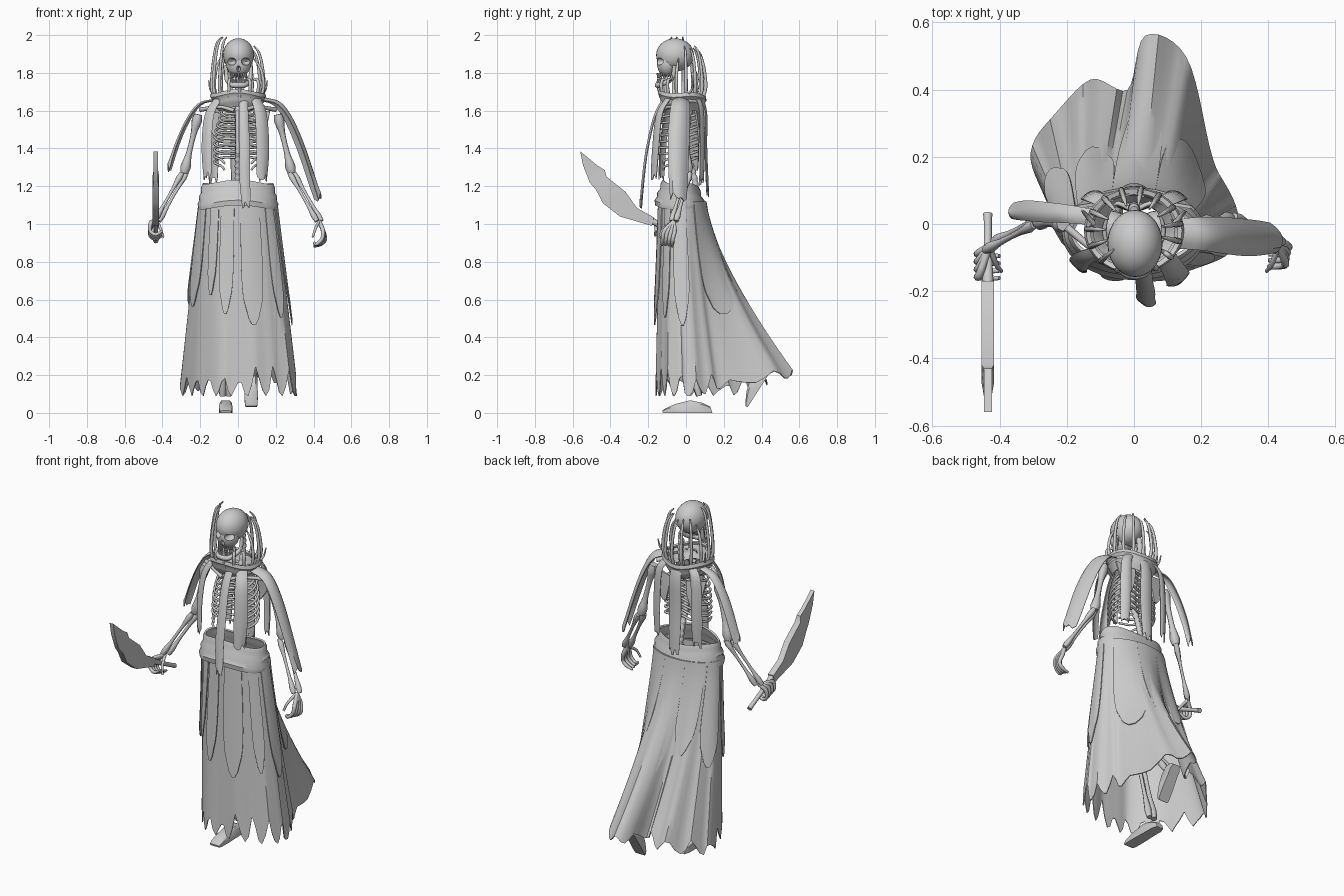
import bpy, bmesh, math, random
from mathutils import Vector as V

random.seed(4)
if "Cube" in bpy.data.objects:
    bpy.data.objects.remove(bpy.data.objects["Cube"])

GREY = bpy.data.materials.new("plain grey")
GREY.use_nodes = True
GREY.diffuse_color = (0.6, 0.6, 0.6, 1)
GREY.node_tree.nodes["Principled BSDF"].inputs["Base Color"].default_value = (0.6, 0.6, 0.6, 1)


def activate(ob):
    bpy.ops.object.select_all(action='DESELECT')
    ob.select_set(True)
    bpy.context.view_layer.objects.active = ob


def finish(ob, angle=40):
    if not ob.data.materials:
        ob.data.materials.append(GREY)
    activate(ob)
    for m in list(ob.modifiers):
        bpy.ops.object.modifier_apply(modifier=m.name)
    bpy.ops.object.shade_smooth_by_angle(angle=math.radians(angle))
    return ob


def smooth(pts, n=4):
    """Evenly sampled smooth path through points of any dimension."""
    p = [V(q) for q in pts]
    p = [2 * p[0] - p[1]] + p + [2 * p[-1] - p[-2]]
    out = []
    for a, b, c, d in zip(p, p[1:], p[2:], p[3:]):
        for i in range(n):
            t = i / n
            out.append(b + (c - a) * t / 2 + (a - 2.5 * b + 2 * c - d / 2) * t * t
                       + (1.5 * (b - c) + (d - a) / 2) * t ** 3)
    return out + [p[-2]]


def tubes(name, paths):
    """Each path is (points, radii); all paths become one mesh."""
    cu = bpy.data.curves.new(name, 'CURVE')
    cu.dimensions = '3D'
    cu.bevel_depth, cu.bevel_resolution, cu.use_fill_caps = 1, 2, True
    for pts, radii in paths:
        sp = cu.splines.new('POLY')
        sp.points.add(len(pts) - 1)
        for i, q in enumerate(pts):
            sp.points[i].co = (*q, 1)
            f = i / (len(pts) - 1) * (len(radii) - 1)
            k = min(int(f), len(radii) - 2)
            sp.points[i].radius = radii[k] + (radii[k + 1] - radii[k]) * (f - k)
    ob = bpy.data.objects.new(name, cu)
    bpy.context.collection.objects.link(ob)
    activate(ob)
    bpy.ops.object.convert(target='MESH')
    return finish(bpy.context.object, 50)


def bone(a, b, r):
    a, b = V(a), V(b)
    return [a.lerp(b, i / 10) for i in range(11)], [r * k for k in (1.2, 1.7, 1, .85, .8, .85, 1, 1.7, 1.2)]


def grid(name, rows, closed=False, thick=0.005):
    bm = bmesh.new()
    vs = [[bm.verts.new(q) for q in row] for row in rows]
    n = len(rows[0])
    for r, s in zip(vs, vs[1:]):
        for j in range(n if closed else n - 1):
            k = (j + 1) % n
            bm.faces.new((r[j], r[k], s[k], s[j]))
    if closed and not thick:
        bm.faces.new(vs[0])
        bm.faces.new(vs[-1])
    bmesh.ops.recalc_face_normals(bm, faces=bm.faces)
    me = bpy.data.meshes.new(name)
    bm.to_mesh(me)
    bm.free()
    ob = bpy.data.objects.new(name, me)
    bpy.context.collection.objects.link(ob)
    if thick:
        m = ob.modifiers.new("thickness", 'SOLIDIFY')
        m.thickness, m.offset = thick, 0
    return finish(ob)


def ball(name, loc, size, seg=20):
    bpy.ops.mesh.primitive_uv_sphere_add(segments=seg, ring_count=seg // 2 + 2, location=loc)
    ob = bpy.context.object
    ob.name, ob.scale = name, size
    return finish(ob)


def rings(name, table, thick, cy=-.02):
    """Oval hoops given as (z, x radius, y radius)."""
    grid(name, [[(rx * math.cos(a), ry * math.sin(a) + cy, z + .008 * math.sin(3 * a) - .012 * math.sin(a))
                 for a in (math.tau * k / 40 for k in range(40))] for z, rx, ry in table], True, thick)


def ribbon(name, path, width, across, bulge):
    """Torn cloth strip hung along a path."""
    pts, side, bulge = smooth(path), V(across).normalized(), V(bulge)
    cols, tear = 7, [random.uniform(0, .05) for _ in range(7)]
    rows = []
    for i, q in enumerate(pts):
        f = i / (len(pts) - 1)
        w = width * (0.75 + 0.5 * f - .5 * f ** 4)
        rows.append([q + side * w * (j / (cols - 1) - .5) + bulge * (1 - (j / 3 - 1) ** 2)
                     + V((0, 0, tear[j] * f ** 6)) for j in range(cols)])
    return grid(name, rows)


# Skirt: oval waist swept into an irregular hem blown backwards
HEM = smooth([(.31, .02), (.27, .12), (.22, .23), (.155, .5), (.035, .555), (-.02, .4), (-.13, .425), (-.25, .31),
              (-.305, .19), (-.25, .05), (-.185, -.07), (-.1, -.145), (0, -.16), (.11, -.15), (.22, -.12),
              (.3, -.06), (.31, .02)], 6)
COLS = len(HEM) - 1


def skirt(u, t, z_hem=.12, out=0):
    u %= 1
    f = u * COLS
    h = HEM[int(f)].lerp(HEM[int(f) + 1], f - int(f))
    a = u * math.tau
    d = V((math.cos(a), math.sin(a)))
    w = V((.2 * d.x, .12 * d.y - .02))
    q = w.lerp(h, t ** (1 + .4 * max(0, d.y))) + d * (out + .004 * t * math.sin(a * 9))
    return V((q.x, q.y, 1.12 + (z_hem - 1.12) * t))


hem_z = []
for k in range(COLS):
    back = max(0, math.sin(math.tau * k / COLS))
    tooth = (0, .04, .1, .07, .02)[k % 5] * random.uniform(.5, 1.6)
    hem_z.append(.09 + .1 * back ** 2 + tooth * (1 - .7 * back))
grid("skirt", [[skirt(k / COLS, i / 14, hem_z[k]) for k in range(COLS)] for i in range(15)], True)
rings("waistband", [(1.08, .204, .13), (1.105, .209, .134), (1.125, .2, .12), (1.145, .203, .12), (1.165, .19, .104),
                    (1.19, .192, .102), (1.212, .182, .092)], .01, -.028)

# Torn overlay panels lying on the skirt
for i, (u0, u1, t1) in enumerate([(.68, .735, .6), (.76, .84, .66), (.87, .92, .62), (.94, 1.02, .66), (.52, .6, .56),
                                  (.63, .67, .5), (.08, .2, .6), (.2, .3, .66), (.3, .4, .5), (.41, .5, .56)]):
    rows = []
    for r in range(13):
        s = r / 12
        mid, half = (u0 + u1) / 2, (u1 - u0) / 2
        rows.append([skirt(mid + half * v * (1 - .35 * s ** 4), t1 * s * (1 - .16 * v * v * s ** 3),
                           .12, .006 + .012 * s) for v in (-1, -.6, -.2, .2, .6, 1)])
    grid(f"skirt_panel_{i}", rows)

# Collar and cloth strips
rings("collar", [(1.605, .1, .09), (1.63, .115, .105), (1.645, .13, .112), (1.66, .128, .112), (1.675, .142, .122),
                 (1.692, .136, .118)], .014)
X, Y = (1, 0, 0), (0, 1, 0)
ribbon("front_centre_strip", [(.03, -.11, 1.67), (.03, -.16, 1.57), (.035, -.2, 1.4), (.035, -.22, 1.25), (.045, -.235, 1.08)], .055, X, (0, -.01, 0))
ribbon("front_left_strip", [(.09, -.09, 1.67), (.12, -.14, 1.58), (.13, -.16, 1.4), (.125, -.17, 1.23)], .075, (1, .5, 0), (.005, -.01, 0))
ribbon("front_right_strip", [(-.1, -.08, 1.67), (-.15, -.1, 1.58), (-.165, -.12, 1.42), (-.16, -.13, 1.23)], .06, (1, -.6, 0), (0, -.01, 0))
ribbon("left_shoulder_cape", [(.12, -.03, 1.655), (.2, -.03, 1.63), (.265, -.035, 1.54), (.335, -.04, 1.37), (.415, -.04, 1.11)],
       .115, (-.25, 1, 0), (.025, 0, .012))
ribbon("right_shoulder_strip", [(-.12, .02, 1.655), (-.2, .03, 1.63), (-.265, .035, 1.54), (-.32, .04, 1.41), (-.36, .04, 1.27)],
       .06, (.2, 1, 0), (-.012, 0, .005))
ribbon("back_centre_strip", [(0, .08, 1.67), (0, .1, 1.58), (0, .1, 1.4), (0, .11, 1.14)], .08, X, (0, .01, 0))
for s, n in ((1, "left"), (-1, "right")):
    ribbon(n + "_back_strip", [(s * .08, .06, 1.67), (s * .12, .08, 1.6), (s * .13, .085, 1.4), (s * .13, .08, 1.2)],
           .06, (1, -s * .4, 0), (0, .01, 0))

# Horn-like tendrils rising from the collar and curling in around the head
tendrils = []
for k in range(15):
    a = math.tau * (k + .4) / 15
    c, s = math.cos(a), math.sin(a)
    top = 1.93 + random.uniform(-.06, .03) if s > -.6 else 1.8
    if c < -.5 and s < .2:
        top = 1.99
    path = [(r * c, r * .9 * s - .02, z) for r, z in
            ((.125, 1.67), (.14, 1.73), (.13, 1.73 + (top - 1.73) * .5), (.112, top - .035), (.085, top))]
    tendrils.append((smooth(path), [.009, .009, .008, .007, .003]))
for s in (-1, 1):
    tendrils.append((smooth([(s * .12, 0, 1.68), (s * .145, .03, 1.71), (s * .155, .04, 1.76)]), [.009, .003]))
tubes("collar_tendrils", tendrils)

# Skull with hollow eyes and nose
skull = ball("skull", (.003, -.058, 1.895), (.082, .1, .088), 28)
face = ball("face_cutter", (.003, -.1, 1.848), (.066, .054, .07), 24)
cutters = [ball("socket_cutter", (x, -.15, z), (rx, .05, rz), 12)
           for x, z, rx, rz in ((-.035, 1.86, .026, .02), (.043, 1.86, .026, .02), (.003, 1.822, .01, .016))]
for c, mode in [(face, 'UNION')] + [(c, 'DIFFERENCE') for c in cutters]:
    m = skull.modifiers.new("shape", 'BOOLEAN')
    m.object, m.operation, m.solver = c, mode, 'EXACT'
finish(skull)
for c in cutters + [face]:
    bpy.data.objects.remove(c)
jaw = [(-.062, -.06, 1.84), (-.06, -.075, 1.77), (-.035, -.135, 1.738), (.003, -.15, 1.735),
       (.041, -.135, 1.738), (.066, -.075, 1.77), (.068, -.06, 1.84)]
tubes("jaw", [(smooth(jaw), [.01, .013, .016, .013, .01])])
teeth = []
for k in range(9):
    a = math.pi * (k + .5) / 9
    x, y = .003 + .04 * math.cos(a), -.11 - .04 * math.sin(a)
    teeth += [([(x, y, 1.8), (x, y, 1.773)], [.0055, .004]), ([(x, y, 1.748), (x, y, 1.769)], [.0055, .004])]
tubes("teeth", teeth)

# Spine, ribs and shoulder bones
tubes("spine", [([(0, .02 + .03 * math.sin(k * .12), 1.05 + k * .0105) for k in range(73)], [.02, .012] * 24)])
ribs = [(smooth([(0, -.12, 1.6), (0, -.15, 1.5), (0, -.155, 1.37)]), [.016, .012, .012])]
for s in (-1, 1):
    for i in range(9):
        z = 1.6 - i * .033
        w = .075 + .05 * math.sin(min(1, (i + 1) / 6) * 1.57)
        end = (s * .015, -.145, z - .03) if i < 7 else (s * .07, -.12, z - .05)
        ribs.append((smooth([(0, .04, z + .015), (s * w * .7, .06, z + .015), (s * w, -.02, z - .01),
                             (s * w * .7, -.11, z - .03), end]), [.007, .007, .006]))
    ribs.append((smooth([(s * .02, -.12, 1.6), (s * .1, -.09, 1.62), (s * .2, -.01, 1.605)]), [.011, .009, .012]))
tubes("rib_cage", ribs)
for s, n in ((1, "left"), (-1, "right")):
    grid(n + "_shoulder_blade", [[(s * .05, .07, 1.58), (s * .17, .05, 1.6)], [(s * .06, .075, 1.5), (s * .15, .065, 1.5)],
                                 [(s * .08, .07, 1.43), (s * .1, .07, 1.43)]], thick=.01)
    ball(n + "_hip_bone", (s * .07, -.01, 1.06), (.06, .05, .06))

# Arms and hands
for s, n in ((1, "left"), (-1, "right")):
    shoulder, elbow, wrist = V((s * .21, 0, 1.58)), V((s * .285, .01, 1.27)), V((s * .43, -.065, 1.015))
    off = V((.012, .012, 0))
    tubes(n + "_arm", [bone(shoulder, elbow, .0175), bone(elbow + off, wrist + off, .0105),
                       bone(elbow - off, wrist - off, .0105)])
    fingers = []
    for k in range(4):
        if s > 0:
            y = -.06 - .018 * k
            path = [wrist, (.45, y, .965), (.462 - .006 * k, y - .01, .92), (.438 - .008 * k, y - .012, .893),
                    (.4, y - .012, .88 + .008 * k)]
        else:
            y = -.085 - .022 * k
            z = .975 + .008 * k
            path = [wrist, (-.46, y, z + .01), (-.465, y - .005, z - .035), (-.435, y - .01, z - .055), (-.4, y - .01, z - .035)]
        fingers.append((smooth(path, 3), [.01, .012, .01, .01, .006]))
    fingers.append((smooth([wrist, (s * .41, -.12, .975), (s * .395, -.14, .93)]), [.009, .006]))
    tubes(n + "_hand", fingers)

# Legs and feet in mid-stride
for n, hip, knee, ankle, toe in (
        ("right", (-.09, 0, 1.08), (-.08, -.07, .6), (-.065, .07, .09), (-.065, -.14, .02)),
        ("left", (.09, 0, 1.08), (.075, .08, .62), (.07, .37, .2), (.07, .28, .06))):
    hip, knee, ankle, toe = map(V, (hip, knee, ankle, toe))
    off = V((.016, 0, 0))
    tubes(n + "_leg", [bone(hip, knee, .022), bone(knee + off, ankle + off, .012), bone(knee - off, ankle - off, .014)])
    run = (toe - ankle).normalized()
    up = run.cross(V((1, 0, 0))).normalized()
    up = up if up.z > 0 else -up
    size = (toe - ankle).length
    foot = []
    for f, w, h in ((-.25, .022, .035), (-.1, .032, .055), (.2, .032, .07), (.6, .035, .05), (.9, .034, .025), (1, .03, .012)):
        c = ankle + run * size * f - up * .055
        foot.append([c + V((dx * w, 0, 0)) + up * h * dz for dx, dz in ((-1, 0), (1, 0), (1, .8), (.7, 1), (-.7, 1), (-1, .8))])
    if n == "right":
        for row in foot:
            low = min(q.z for q in row)
            for q in row:
                q.z -= low
    grid(n + "_foot", foot, True, 0)

# Curved sword held in the right hand
upper = [(-.56, 1.385), (-.47, 1.31), (-.43, 1.285), (-.42, 1.25), (-.32, 1.17), (-.26, 1.085), (-.17, 1.035)]
lower = [(-.558, 1.375), (-.545, 1.31), (-.51, 1.22), (-.476, 1.18), (-.44, 1.11), (-.35, 1.04), (-.18, .99)]
blade = []
for i, (u, l) in enumerate(zip(upper, lower)):
    w = .012 if i < 3 else .018
    blade.append([(-.435 + dx * w, *q) for dx, q in ((-1, u), (1, u), (1, l), (-1, l))])
grid("sword_blade", blade, True, 0)
tubes("sword_handle", [([(-.435, -.19, 1.022), (-.435, -.08, .965), (-.435, .01, .92), (-.435, .03, .91)],
                        [.018, .012, .012, .014])])
